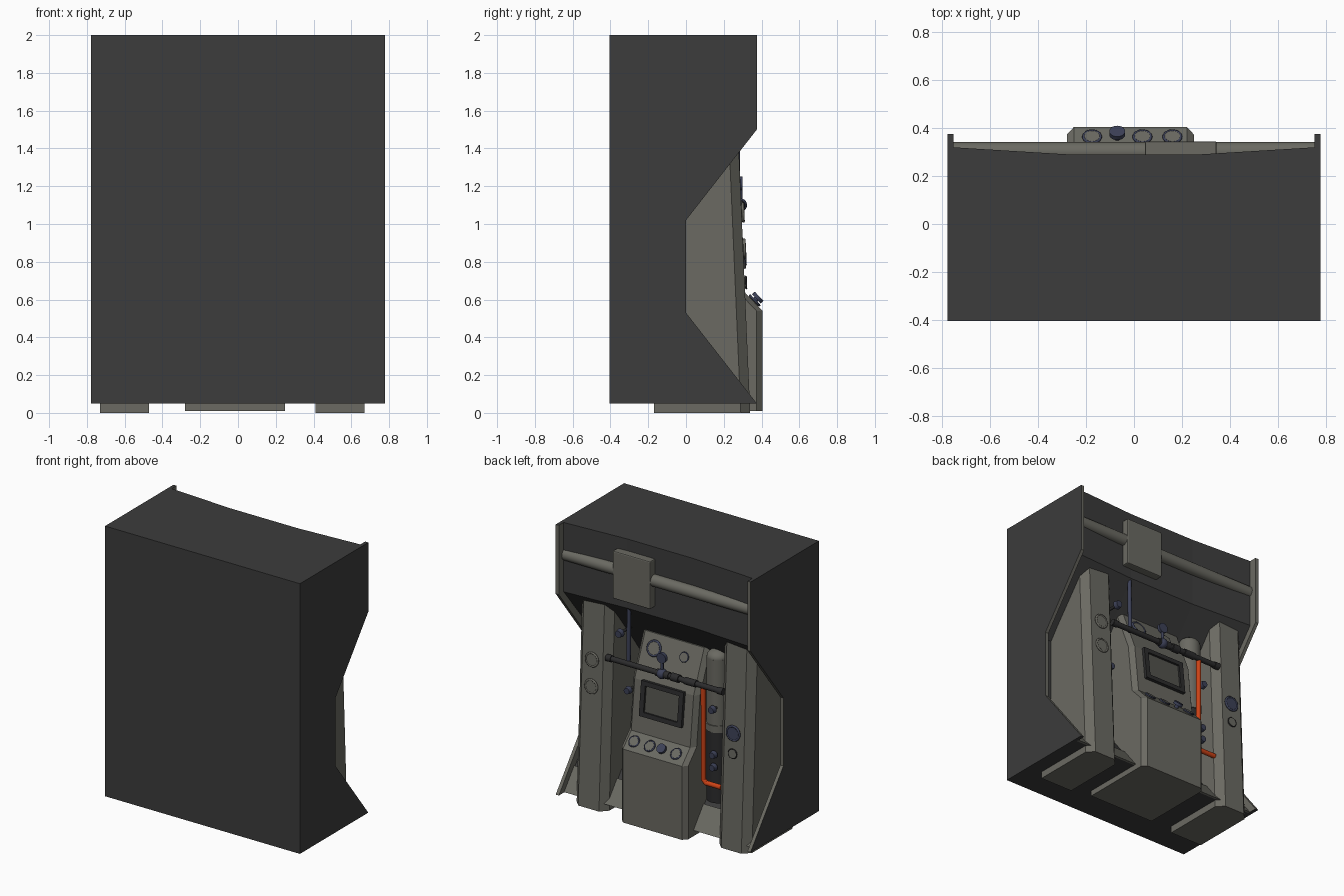
import bpy, bmesh, math
from mathutils import Vector

if "Cube" in bpy.data.objects:
    bpy.data.objects.remove(bpy.data.objects["Cube"])


def material(name, rgb):
    m = bpy.data.materials.new(name)
    m.diffuse_color = (*rgb, 1)
    m.use_nodes = True
    m.node_tree.nodes["Principled BSDF"].inputs["Base Color"].default_value = m.diffuse_color
    return m


DARK = material("charcoal", (0.045, 0.045, 0.045))
GREY = material("warm grey", (0.145, 0.143, 0.122))
BLACK = material("black metal", (0.025, 0.025, 0.026))
BLUE = material("dark blue", (0.045, 0.052, 0.095))
SCREEN = material("screen grey", (0.085, 0.085, 0.075))
ORANGE = material("orange", (0.6, 0.055, 0.008))


def finish(name, bm, mats, smooth=False):
    bmesh.ops.recalc_face_normals(bm, faces=bm.faces)
    me = bpy.data.meshes.new(name)
    bm.to_mesh(me)
    bm.free()
    for m in mats:
        me.materials.append(m)
    ob = bpy.data.objects.new(name, me)
    bpy.context.collection.objects.link(ob)
    if smooth:
        bpy.context.view_layer.objects.active = ob
        ob.select_set(True)
        bpy.ops.object.shade_smooth_by_angle(angle=math.radians(35))
        ob.select_set(False)
    return ob


def loft(name, sections, *mats):
    """Sections are (x, [(y, z), ...]) and are joined along x."""
    bm = bmesh.new()
    rows = [[bm.verts.new((x, y, z)) for y, z in prof] for x, prof in sections]
    n = len(rows[0])
    for a, b in zip(rows, rows[1:]):
        for i in range(n):
            j = (i + 1) % n
            bm.faces.new((a[i], a[j], b[j], b[i]))
    bm.faces.new(rows[0])
    bm.faces.new(rows[-1][::-1])
    return finish(name, bm, mats)


def chamfered(name, profile, x0, x1, cx, cy):
    """Profile block whose front (+y) vertical edges are chamfered."""
    back = [(y - cy if y > 0 else y, z) for y, z in profile]
    return loft(name, [(x0, back), (x0 + cx, profile), (x1 - cx, profile), (x1, back)], GREY)


def rod(name, a, b, r, mat, r2=None, seg=20):
    a, b = Vector(a), Vector(b)
    d = b - a
    bm = bmesh.new()
    bmesh.ops.create_cone(bm, cap_ends=True, segments=seg, radius1=r,
                          radius2=r if r2 is None else r2, depth=d.length)
    rot = d.to_track_quat('Z', 'Y').to_matrix().to_4x4()
    bmesh.ops.transform(bm, matrix=rot, verts=bm.verts)
    bmesh.ops.translate(bm, vec=(a + b) / 2, verts=bm.verts)
    return finish(name, bm, [mat], True)


def ball(name, c, r, mat, squash=1):
    bm = bmesh.new()
    bmesh.ops.create_uvsphere(bm, u_segments=16, v_segments=10, radius=r)
    bmesh.ops.scale(bm, vec=(1, 1, squash), verts=bm.verts)
    bmesh.ops.translate(bm, vec=c, verts=bm.verts)
    return finish(name, bm, [mat], True)


def ring(name, c, n, r, t, mat):
    bpy.ops.mesh.primitive_torus_add(major_radius=r, minor_radius=t, major_segments=24,
                                     minor_segments=8, location=c)
    ob = bpy.context.object
    ob.name = name
    ob.rotation_euler = Vector(n).to_track_quat('Z', 'Y').to_euler()
    ob.data.materials.append(mat)
    bpy.ops.object.shade_smooth_by_angle(angle=math.radians(50))
    ob.select_set(False)


def gauge(name, c, n, r, rim, face=GREY):
    c, n = Vector(c), Vector(n).normalized()
    rod(name + "_face", c - n * 0.01, c + n * 0.012, r * 0.9, face, seg=24)
    ring(name + "_rim", c + n * 0.008, n, r * 0.9, r * 0.14, rim)


def box(name, lo, hi, mat, bevel=0):
    bm = bmesh.new()
    bmesh.ops.create_cube(bm, size=1)
    for v in bm.verts:
        v.co = [lo[i] if v.co[i] < 0 else hi[i] for i in range(3)]
    ob = finish(name, bm, [mat])
    if bevel:
        mod = ob.modifiers.new("bevel", 'BEVEL')
        mod.width, mod.segments = bevel, 2
    return ob


# Cabinet body with slightly concave canopy front and recessed bay
def body_profile(f):
    return [(-0.405, 0.05), (-0.405, 2), (f, 2), (f, 1.5),
            (-0.07, 1.02), (-0.07, 0.53), (0.3, 0.05)]


loft("cabinet_body", [(x, body_profile(f)) for x, f in
     ((-0.757, 0.32), (-0.27, 0.29), (0.27, 0.29), (0.757, 0.32))], DARK)

# Side panels, dark outside and grey on the inner face and front edges
side = [(-0.405, 0.05), (-0.405, 2), (0.375, 2), (0.375, 1.5), (0, 1.02), (0, 0.53), (0.375, 0.05)]
for s, label in ((-1, "left"), (1, "right")):
    ob = loft(label + "_side_panel", [(s * 0.753, side), (s * 0.778, side)], DARK, GREY)
    for p in ob.data.polygons:
        n = p.normal
        outer = n.x * s > 0.9 or n.y < -0.9 or abs(n.z) > 0.9
        p.material_index = 0 if outer else 1

# Kick plate at the foot of the bay
loft("kick_plate", [(x, [(0.3, 0.05), (0.19, 0.19), (0.2, 0.2), (0.315, 0.052)])
                    for x in (-0.753, 0.753)], GREY)

# Leaning pillars and central console
pillar = [(-0.17, 0), (0.34, 0), (0.275, 1.5), (-0.17, 1.5)]
chamfered("left_pillar", pillar, -0.73, -0.47, 0.05, 0.05)
chamfered("right_pillar", pillar, 0.41, 0.67, 0.047, 0.05)
console = [(-0.15, 0.01), (0.405, 0.01), (0.405, 0.54), (0.31, 0.64),
           (0.27, 1.0), (0.15, 1.3), (-0.15, 1.3)]
chamfered("console", console, -0.28, 0.25, 0.03, 0.032)

# Canopy tube and sign plate
rod("canopy_tube", (-0.755, 0.3, 1.765), (0.755, 0.3, 1.765), 0.042, GREY, seg=24)
box("sign_plate", (0.045, 0.265, 1.57), (0.345, 0.345, 1.915), GREY, 0.008)

# Pillar gauges
pn = (0, 1, 0.043)
for i, (x, z, r, rim) in enumerate(((0.54, 1.06, 0.052, GREY), (0.54, 0.87, 0.052, GREY),
                                    (-0.595, 0.835, 0.055, BLUE), (-0.595, 0.69, 0.035, BLACK))):
    gauge(f"pillar_gauge_{i}", (x, 0.34 - 0.0433 * z, z), pn, r, rim,
          BLUE if rim is BLUE else GREY)

# Console screen, tilted with the panel
lean = math.atan(0.04 / 0.36)


def screen_box(name, w, h, y0, y1, mat, cx=0, cz=0):
    ob = box(name, (cx - w / 2, y0, cz - h / 2), (cx + w / 2, y1, cz + h / 2), mat)
    ob.location = (-0.015, 0.283, 0.885)
    ob.rotation_euler.x = lean


screen_box("screen", 0.3, 0.2, -0.01, 0.008, SCREEN)
for s in (-1, 1):
    screen_box("screen_frame_upright", 0.035, 0.245, -0.01, 0.022, BLACK, cx=s * 0.152)
    screen_box("screen_frame_rail", 0.335, 0.032, -0.01, 0.022, BLACK, cz=s * 0.108)

# Console dials on both sloped faces
kn = Vector((0, 0.725, 0.69))
for i, x in enumerate((0.16, 0.035, -0.175)):
    gauge(f"console_dial_{i}", (x, 0.358, 0.59), kn, 0.04, BLUE)
kc = Vector((-0.07, 0.358, 0.59))
rod("console_knob_stem", kc, kc + kn * 0.03, 0.015, BLUE)
rod("console_knob", kc + kn * 0.02, kc + kn * 0.04, 0.033, BLUE)
gauge("upper_dial", (0.12, 0.186, 1.21), (0, 0.3, 0.12), 0.055, BLUE)
gauge("upper_dial_small", (-0.12, 0.186, 1.21), (0, 0.3, 0.12), 0.035, BLUE)

# Cross pipe with collars and valve
Y, Z = 0.287, 1.1
rod("cross_pipe", (-0.5, Y, Z), (0.432, Y, Z), 0.019, BLACK)
for i, (x, w, r) in enumerate(((-0.02, 0.1, 0.026), (-0.12, 0.06, 0.028), (-0.24, 0.09, 0.025),
                               (0.41, 0.04, 0.024), (-0.48, 0.04, 0.024))):
    rod(f"pipe_collar_{i}", (x - w / 2, Y, Z), (x + w / 2, Y, Z), r, BLACK)
ball("valve_body", (-0.01, Y, Z), 0.036, BLUE)
rod("valve_stem", (-0.01, Y, Z), (-0.01, Y, 1.21), 0.011, BLUE)
rod("valve_wheel", (-0.01, Y - 0.012, 1.215), (-0.01, Y + 0.012, 1.215), 0.036, BLUE)
rod("drop_pipe", (0.266, 0.27, 1.5), (0.266, 0.275, 1.09), 0.014, BLUE)

# Orange hose pipe
path = [(-0.334, 0.28, 1.1), (-0.334, 0.276, 0.42), (-0.354, 0.276, 0.4), (-0.475, 0.276, 0.4)]
for i, (a, b) in enumerate(zip(path, path[1:])):
    rod(f"orange_pipe_{i}", a, b, 0.017, ORANGE)
for p in path[1:3]:
    ball("orange_pipe_joint", p, 0.017, ORANGE)

# Gas cylinder: grey domed tank on a dark lower tank
TX, TY = -0.36, 0.15
rod("tank_upper", (TX, TY, 0.78), (TX, TY, 1.27), 0.075, GREY, seg=24)
ball("tank_dome", (TX, TY, 1.27), 0.075, GREY, 0.7)
rod("tank_lower", (TX, TY, 0.24), (TX, TY, 0.76), 0.075, BLACK, seg=24)
rod("tank_band", (TX, TY, 0.75), (TX, TY, 0.8), 0.082, GREY, seg=24)

# Small knobs in the bay, each on a stem reaching back
for i, (x, y, z, r, back) in enumerate(((-0.39, 0.262, 0.93, 0.028, 0.15),
                                        (-0.39, 0.25, 0.6, 0.027, 0.15),
                                        (-0.39, 0.25, 0.51, 0.027, 0.15),
                                        (0.345, 0.172, 0.84, 0.027, -0.08),
                                        (0.354, 0.255, 1.28, 0.03, 0.1))):
    rod(f"bay_stem_{i}", (x, back, z), (x, y, z), 0.01, BLACK)
    rod(f"bay_knob_{i}", (x, y - 0.015, z), (x, y + 0.015, z), r, BLUE, r * 0.8)
